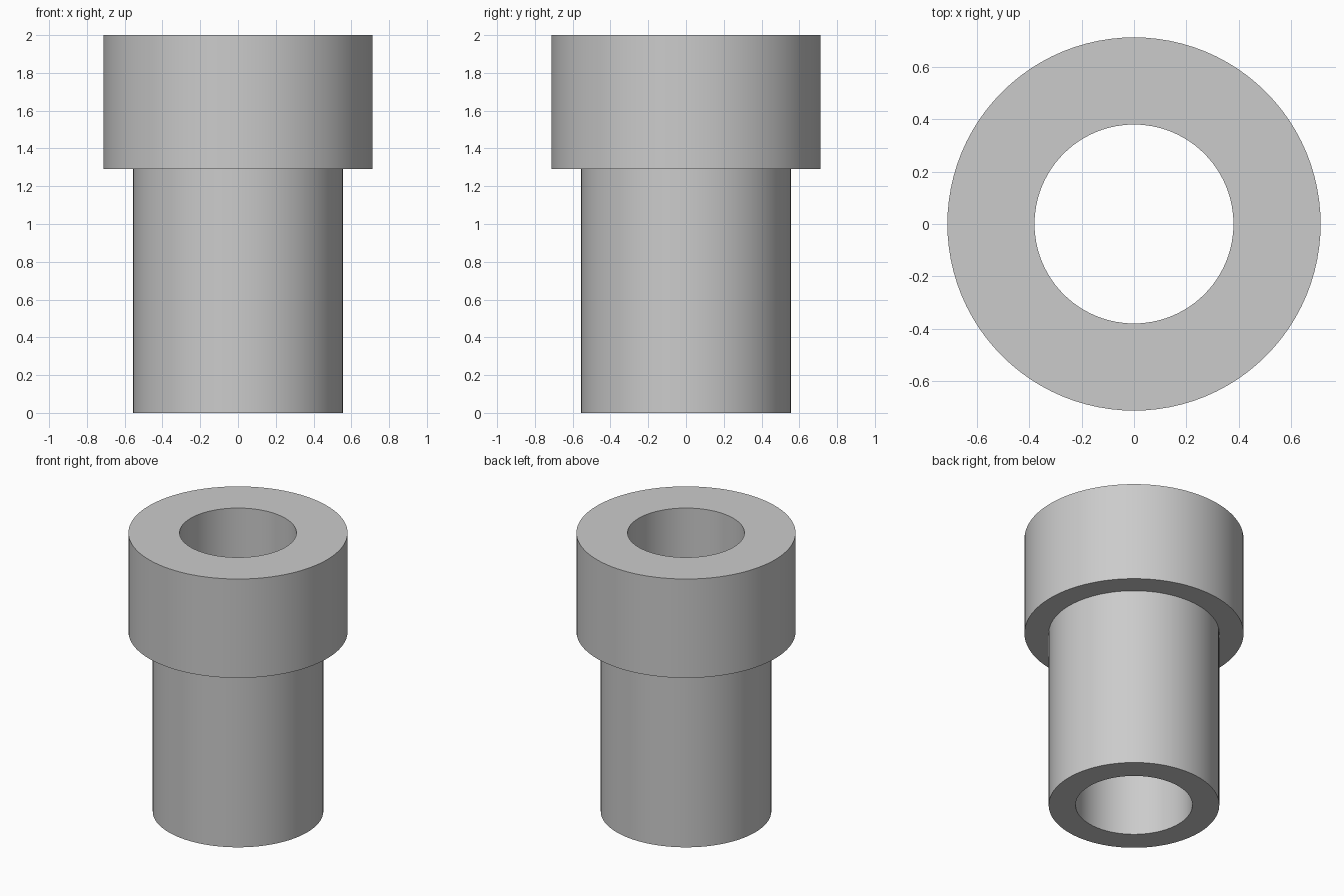
import bpy
import bmesh
import math

cube = bpy.data.objects.get("Cube")
if cube:
    bpy.data.objects.remove(cube, do_unlink=True)

SEGMENTS = 96
BORE, SHANK, COLLAR = 0.38, 0.555, 0.713
STEP, TOP = 1.29, 2.0

# Plain grey finish
grey = bpy.data.materials.new("plain grey")
grey.use_nodes = True
colour = (0.6, 0.6, 0.6, 1)
grey.diffuse_color = colour
grey.node_tree.nodes["Principled BSDF"].inputs["Base Color"].default_value = colour

# Closed half section of the stepped sleeve: bore, base, shank, shoulder, collar, top
section = [(BORE, 0), (SHANK, 0), (SHANK, STEP), (COLLAR, STEP), (COLLAR, TOP), (BORE, TOP)]

# Revolve the section around the vertical axis
bm = bmesh.new()
verts = [bm.verts.new((r, 0, z)) for r, z in section]
edges = [bm.edges.new((verts[i - 1], verts[i])) for i in range(len(verts))]
bmesh.ops.spin(bm, geom=verts + edges, cent=(0, 0, 0), axis=(0, 0, 1),
               angle=math.tau, steps=SEGMENTS, use_duplicate=False)
bmesh.ops.remove_doubles(bm, verts=bm.verts, dist=0.0001)
bmesh.ops.recalc_face_normals(bm, faces=bm.faces)
mesh = bpy.data.meshes.new("stepped_sleeve")
bm.to_mesh(mesh)
bm.free()

sleeve = bpy.data.objects.new("stepped_sleeve", mesh)
bpy.context.collection.objects.link(sleeve)
mesh.materials.append(grey)

# Smooth round walls with crisp rims
bpy.ops.object.select_all(action="DESELECT")
sleeve.select_set(True)
bpy.context.view_layer.objects.active = sleeve
bpy.ops.object.shade_smooth_by_angle(angle=math.radians(30))
